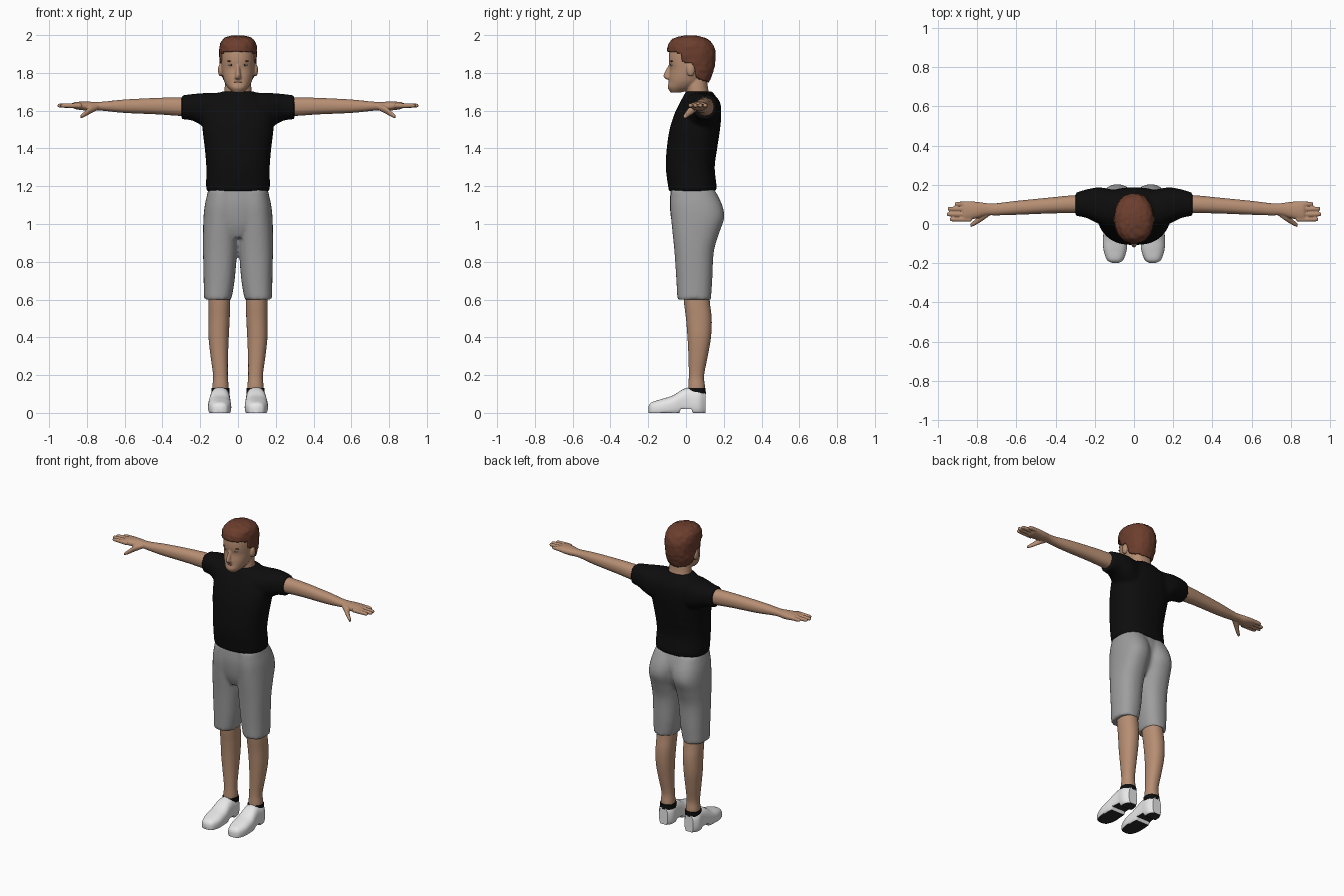
import bpy
import bmesh
from math import cos, sin, pi, copysign, radians
from mathutils import Matrix, Vector, noise

cube = bpy.data.objects.get("Cube")
if cube:
    bpy.data.objects.remove(cube, do_unlink=True)


def make_material(name, red, green, blue):
    material = bpy.data.materials.new(name)
    material.use_nodes = True
    colour = (red, green, blue, 1)
    material.diffuse_color = colour
    shader = material.node_tree.nodes["Principled BSDF"]
    shader.inputs["Base Color"].default_value = colour
    shader.inputs["Roughness"].default_value = 0.8
    return material


skin = make_material("skin", .47, .27, .17)
lip_colour = make_material("lips", .32, .14, .09)
hair_brown = make_material("hair brown", .15, .048, .027)
black = make_material("black cloth", .004, .004, .004)
grey = make_material("grey cloth", .34, .34, .34)
white = make_material("white leather", .82, .82, .82)
sole_dark = make_material("dark sole", .02, .02, .02)
eye_white = make_material("eye white", .6, .55, .5)


def spline(a, b, c, d, t):
    """Smooth interpolation between b and c."""
    return b + .5 * t * (c - a + t * (2 * a - 5 * b + 4 * c - d + t * (3 * (b - c) + d - a)))


def loft(bm, axis, rings, segments=32, power=2.2, steps=5):
    """Skin rounded cross-sections given as (position, low, high, low, high).
    A ring with one last value is symmetric about x = 0."""
    rings = [r if len(r) == 5 else (*r[:3], -r[3], r[3]) for r in rings]
    padded = [rings[0], *rings, rings[-1]]
    sections = []
    for i in range(len(rings) - 1):
        for s in range(steps):
            four = zip(*padded[i:i + 4])
            sections.append([spline(*values, s / steps) for values in four])
    sections.append(rings[-1])
    loops = []
    for t, u_low, u_high, v_low, v_high in sections:
        loop = []
        for k in range(segments):
            angle = 2 * pi * k / segments
            c, s = cos(angle), sin(angle)
            u = (u_low + u_high + (u_high - u_low) * copysign(abs(c) ** (2 / power), c)) / 2
            v = (v_low + v_high + (v_high - v_low) * copysign(abs(s) ** (2 / power), s)) / 2
            place = {"x": (t, u, v), "y": (u, t, v), "z": (v, u, t)}[axis]
            loop.append(bm.verts.new(place))
        loops.append(loop)
    for low, high in zip(loops, loops[1:]):
        for k in range(segments):
            n = (k + 1) % segments
            bm.faces.new((low[k], low[n], high[n], high[k]))
    bm.faces.new(loops[0])
    bm.faces.new(loops[-1])
    bmesh.ops.recalc_face_normals(bm, faces=bm.faces)


def ellipsoid(bm, centre, radii):
    matrix = Matrix.Translation(centre) @ Matrix.Diagonal((*radii, 1))
    bmesh.ops.create_uvsphere(bm, u_segments=20, v_segments=12, radius=1, matrix=matrix)


def finish(name, bm, materials, voxel=0, relax=4, mirror=False):
    """Turn the bmesh into an object, optionally fused into one skin and mirrored."""
    for face in bm.faces:
        face.smooth = True
    mesh = bpy.data.meshes.new(name)
    bm.to_mesh(mesh)
    bm.free()
    mesh.set_sharp_from_angle(angle=radians(50))
    for material in materials:
        mesh.materials.append(material)
    obj = bpy.data.objects.new(name, mesh)
    bpy.context.collection.objects.link(obj)
    if voxel:
        fuse = obj.modifiers.new("fuse", "REMESH")
        fuse.mode = "VOXEL"
        fuse.voxel_size = voxel
        fuse.use_smooth_shade = True
        smooth = obj.modifiers.new("relax", "SMOOTH")
        smooth.factor = .5
        smooth.iterations = relax
    if mirror:
        obj.modifiers.new("mirror", "MIRROR")
    return obj


# Head with neck, nose and ears
bm = bmesh.new()
loft(bm, "z", [(1.695, -.08, -.03, .025), (1.72, -.096, .04, .052), (1.75, -.092, .08, .071),
               (1.78, -.09, .1, .08), (1.82, -.085, .12, .087), (1.86, -.091, .135, .09),
               (1.9, -.09, .14, .09), (1.94, -.08, .13, .084), (1.97, -.05, .11, .065),
               (1.985, -.02, .08, .035)])
loft(bm, "z", [(1.6, 0, .15, .08), (1.68, .002, .126, .074), (1.73, .002, .115, .07),
               (1.8, .01, .11, .06)])
loft(bm, "z", [(1.765, -.1, -.06, .012), (1.773, -.114, -.06, .018), (1.79, -.119, -.06, .014),
               (1.845, -.091, -.06, .009)], segments=16)
for side in (-1, 1):
    ellipsoid(bm, (side * .093, .025, 1.815), (.013, .022, .034))
finish("head", bm, [skin], voxel=.005, relax=3)

# Face details
for name, material, place, size in (
        ("eyes", eye_white, (.036, -.073, 1.842), (.014, .009, .006)),
        ("pupils", sole_dark, (.036, -.077, 1.842), (.005, .007, .005)),
        ("eyebrows", hair_brown, (.038, -.074, 1.862), (.021, .01, .004))):
    bm = bmesh.new()
    ellipsoid(bm, place, size)
    finish(name, bm, [material], mirror=True)
bm = bmesh.new()
ellipsoid(bm, (0, -.083, 1.752), (.026, .011, .006))
finish("lips", bm, [lip_colour])

# Hair: a shell trimmed along the hairline
hairline = [(-.07, 1.915), (-.03, 1.9), (-.02, 1.86), (.03, 1.85), (.06, 1.77), (.13, 1.75)]


def hairline_height(y):
    if y <= hairline[0][0]:
        return hairline[0][1]
    for (y_a, z_a), (y_b, z_b) in zip(hairline, hairline[1:]):
        if y <= y_b:
            return z_a + (z_b - z_a) * (y - y_a) / (y_b - y_a)
    return hairline[-1][1]


bm = bmesh.new()
loft(bm, "z", [(1.74, 0, .115, .07), (1.78, -.05, .135, .085), (1.82, -.08, .148, .094),
               (1.87, -.095, .155, .098), (1.92, -.1, .153, .1), (1.96, -.088, .135, .092),
               (1.985, -.06, .1, .07), (1.998, -.01, .05, .03)], segments=64, steps=6)
bm.normal_update()
for vert in bm.verts:
    vert.co += vert.normal * .004 * noise.noise(vert.co * 45)
trimmed = []
for face in bm.faces:
    middle = face.calc_center_median()
    if middle.z < hairline_height(middle.y):
        trimmed.append(face)
bmesh.ops.delete(bm, geom=trimmed, context="FACES")
hair = finish("hair", bm, [hair_brown])
shell = hair.modifiers.new("thickness", "SOLIDIFY")
shell.thickness = .018
shell.offset = -1

# Arms with palm, fingers and thumb
bm = bmesh.new()
loft(bm, "x", [(.15, .05, .15, 1.57, 1.67), (.3, .055, .147, 1.572, 1.67),
               (.42, .054, .136, 1.58, 1.668), (.6, .047, .118, 1.588, 1.659),
               (.7, .044, .106, 1.598, 1.649), (.75, .044, .106, 1.602, 1.646),
               (.8, .03, .113, 1.6, 1.648), (.86, .018, .115, 1.608, 1.646),
               (.875, .03, .1, 1.615, 1.638)])
for y, tip in ((.102, .915), (.077, .95), (.05, .955), (.024, .94)):
    loft(bm, "x", [(x, y - r, y + r, 1.627 - r, 1.627 + r)
                   for x, r in ((.83, .013), (.88, .0125), (tip - .012, .011), (tip, .006))],
         segments=12)
loft(bm, "x", [(.74, .04, .075, 1.605, 1.635), (.78, .012, .052, 1.585, 1.625),
               (.81, -.006, .024, 1.568, 1.598), (.835, -.017, .003, 1.557, 1.577)], segments=16)
finish("arms", bm, [skin], voxel=.0045, relax=3, mirror=True)

# Shirt: torso and both sleeves fused together
bm = bmesh.new()
loft(bm, "z", [(1.172, -.09, .158, .163), (1.2, -.095, .162, .169), (1.3, -.107, .152, .168),
               (1.4, -.102, .165, .176), (1.5, -.087, .18, .188), (1.58, -.062, .187, .19),
               (1.64, -.034, .18, .165), (1.68, -.012, .155, .115), (1.702, 0, .137, .085)],
     power=2.4)
for side in (-1, 1):
    loft(bm, "x", [(side * x, *extent) for x, *extent in (
        (.04, -.01, .165, 1.52, 1.697), (.12, -.02, .178, 1.49, 1.695),
        (.18, 0, .187, 1.515, 1.693), (.24, .03, .177, 1.547, 1.688),
        (.298, .042, .16, 1.555, 1.681))], power=2.3)
finish("shirt", bm, [black], voxel=.009)

# Shorts: hips and both legs fused together
bm = bmesh.new()
loft(bm, "z", [(.93, -.05, .11, .05), (1, -.074, .155, .15), (1.1, -.086, .172, .17),
               (1.19, -.08, .147, .155)])
for side in (-1, 1):
    loft(bm, "z", [(z, front, back, side * inner, side * outer) for z, front, back, inner, outer in (
        (.6, -.046, .132, .035, .18), (.7, -.051, .139, .018, .182), (.85, -.061, .147, .005, .185),
        (.95, -.071, .175, -.002, .185), (1.03, -.079, .202, -.01, .183),
        (1.1, -.084, .192, -.015, .176), (1.18, -.08, .153, -.01, .158))], power=2.3)
finish("shorts", bm, [grey], voxel=.01)

# Lower legs
bm = bmesh.new()
loft(bm, "z", [(.08, .012, .1, .05, .135), (.14, .012, .1, .05, .135), (.2, .015, .096, .054, .132),
               (.3, .013, .115, .053, .145), (.4, .008, .132, .049, .156), (.5, 0, .136, .044, .157),
               (.6, -.012, .125, .041, .156), (.75, -.02, .12, .04, .15)])
finish("legs", bm, [skin], mirror=True)

# Sock edges showing above the shoes
bm = bmesh.new()
loft(bm, "z", [(.1, .004, .105, .045, .14), (.132, .006, .104, .046, .139)])
finish("sock_edges", bm, [black], mirror=True)

# Shoes: flat ground contact, raised arch and dark undersides
bm = bmesh.new()
loft(bm, "y", [(-.198, .078, .112, 0, .035), (-.183, .055, .138, -.02, .055),
               (-.13, .037, .156, -.02, .073), (-.07, .037, .158, -.02, .092),
               (-.02, .041, .152, -.02, .123), (.02, .042, .148, -.02, .135),
               (.07, .042, .148, -.02, .13), (.104, .062, .126, -.01, .11)],
     segments=40, power=2.6, steps=6)
for vert in bm.verts:
    ground = .02 if -.03 < vert.co.y < .028 else 0
    vert.co.z = max(vert.co.z, ground)
bm.normal_update()
for face in bm.faces:
    if face.normal.z < -.8 and face.calc_center_median().z < .03:
        face.material_index = 1
finish("shoes", bm, [white, sole_dark], mirror=True)
